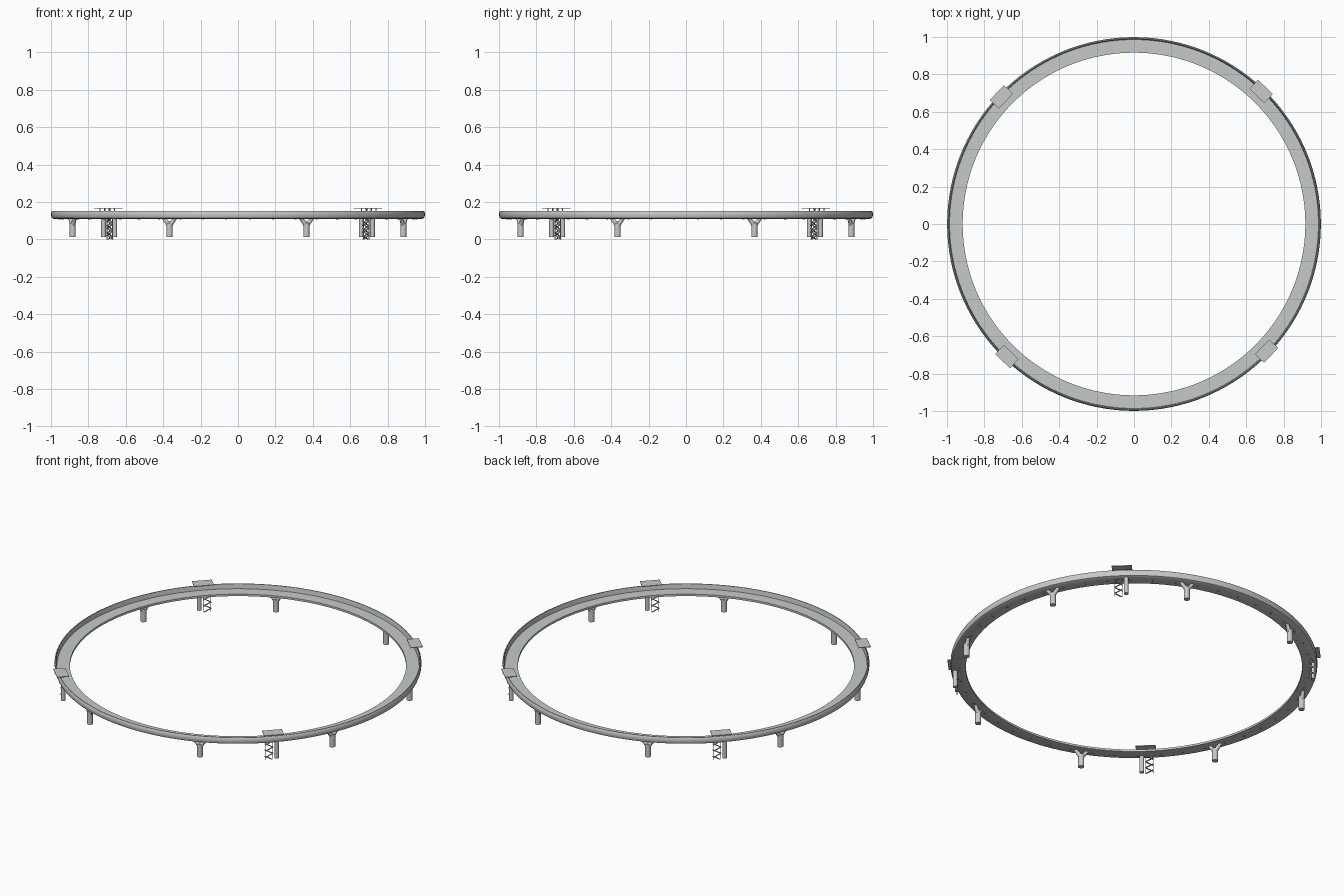
import bpy, bmesh, math
from mathutils import Matrix, Vector

if "Cube" in bpy.data.objects:
    bpy.data.objects.remove(bpy.data.objects["Cube"])


def material(name, col):
    m = bpy.data.materials.new(name)
    m.diffuse_color = (*col, 1)
    m.use_nodes = True
    m.node_tree.nodes["Principled BSDF"].inputs["Base Color"].default_value = m.diffuse_color
    return m


CONCRETE = material("pale grey concrete", (0.56, 0.59, 0.58))


def finish(name, bm, smooth=False):
    bmesh.ops.recalc_face_normals(bm, faces=bm.faces)
    me = bpy.data.meshes.new(name)
    bm.to_mesh(me)
    bm.free()
    ob = bpy.data.objects.new(name, me)
    bpy.context.collection.objects.link(ob)
    me.materials.append(CONCRETE)
    if smooth:
        bpy.ops.object.select_all(action='DESELECT')
        ob.select_set(True)
        bpy.context.view_layer.objects.active = ob
        bpy.ops.object.shade_smooth_by_angle(angle=math.radians(35))
    return ob


def revolve(name, profile, n=160):
    bm = bmesh.new()
    rings = []
    for i in range(n):
        a = 2 * math.pi * i / n
        rings.append([bm.verts.new((r * math.cos(a), r * math.sin(a), z)) for r, z in profile])
    k = len(profile)
    for i in range(n):
        p, q = rings[i], rings[(i + 1) % n]
        for j in range(k):
            bm.faces.new((p[j], q[j], q[(j + 1) % k], p[(j + 1) % k]))
    return finish(name, bm, True)


# local frame of a spot on the ring: x = radial (outward), y = tangential, z = up
def spot(r, deg):
    return Matrix.Rotation(math.radians(deg), 4, 'Z') @ Matrix.Translation((r, 0, 0))


def box(bm, m, centre, size, rot=None):
    t = m @ Matrix.Translation(centre) @ (rot or Matrix()) @ Matrix.Diagonal((*size, 1))
    bmesh.ops.create_cube(bm, size=1, matrix=t)


def rod(bm, m, a, b, r1, r2, n=20):
    a, b = Vector(a), Vector(b)
    d = b - a
    t = m @ Matrix.Translation((a + b) / 2) @ d.to_track_quat('Z', 'Y').to_matrix().to_4x4()
    bmesh.ops.create_cone(bm, cap_ends=True, segments=n, radius1=r1, radius2=r2,
                          depth=d.length, matrix=t)


# ring deck with the raised outer wall
revolve("ring_deck", [(0.916, 0.111), (0.916, 0.123), (0.986, 0.123), (0.99, 0.151), (0.994, 0.151),
                      (0.999, 0.142), (0.999, 0.126), (0.995, 0.115), (0.985, 0.110)])

# small ribs under the deck
bm = bmesh.new()
for i in range(48):
    box(bm, spot(0.955, i * 7.5 + 3.75), (0, 0, 0.109), (0.012, 0.008, 0.006))
finish("deck_ribs", bm)

# eight forked columns
for i in range(8):
    bm = bmesh.new()
    m = spot(0.957, 22.5 + 45 * i)
    rod(bm, m, (0, 0, 0.012), (0, 0, 0.088), 0.0165, 0.0165, 24)
    for s in (-1, 1):
        rod(bm, m, (0, 0.004 * s, 0.078), (0, 0.034 * s, 0.113), 0.013, 0.009, 16)
    finish(f"forked_column_{i + 1}", bm, True)

# four access stations
for i in range(4):
    base = 45 + 90 * i
    # canopy on thin posts
    bm = bmesh.new()
    m = spot(0.982, base + 1.2)
    box(bm, m, (0, 0, 0.166), (0.067, 0.110, 0.004))
    for y in (-0.035, 0, 0.035):
        box(bm, m, (0.008, y, 0.145), (0.004, 0.004, 0.04))
    finish(f"canopy_{i + 1}", bm)
    # lift shaft
    bm = bmesh.new()
    rod(bm, spot(0.975, base + 2.5), (0, 0, 0.012), (0, 0, 0.114), 0.013, 0.013, 24)
    finish(f"lift_shaft_{i + 1}", bm, True)
    # zigzag stairs with landings
    bm = bmesh.new()
    m = spot(0.970, base)
    flights, rise, run = 6, 0.113 / 6, 0.034
    for f in range(flights):
        s = 1 if f % 2 else -1
        x = 0.005 * s
        box(bm, m, (x, 0, rise * (f + 0.5)), (0.009, math.hypot(run, rise), 0.003),
            Matrix.Rotation(s * math.atan2(rise, run), 4, 'X'))
        if f < flights - 1:
            box(bm, m, (0, s * 0.019, rise * (f + 1)), (0.02, 0.007, 0.003))
    for y in (-0.021, 0.021):
        box(bm, m, (0, y, 0.0565), (0.003, 0.003, 0.113))
    finish(f"zigzag_stairs_{i + 1}", bm)
